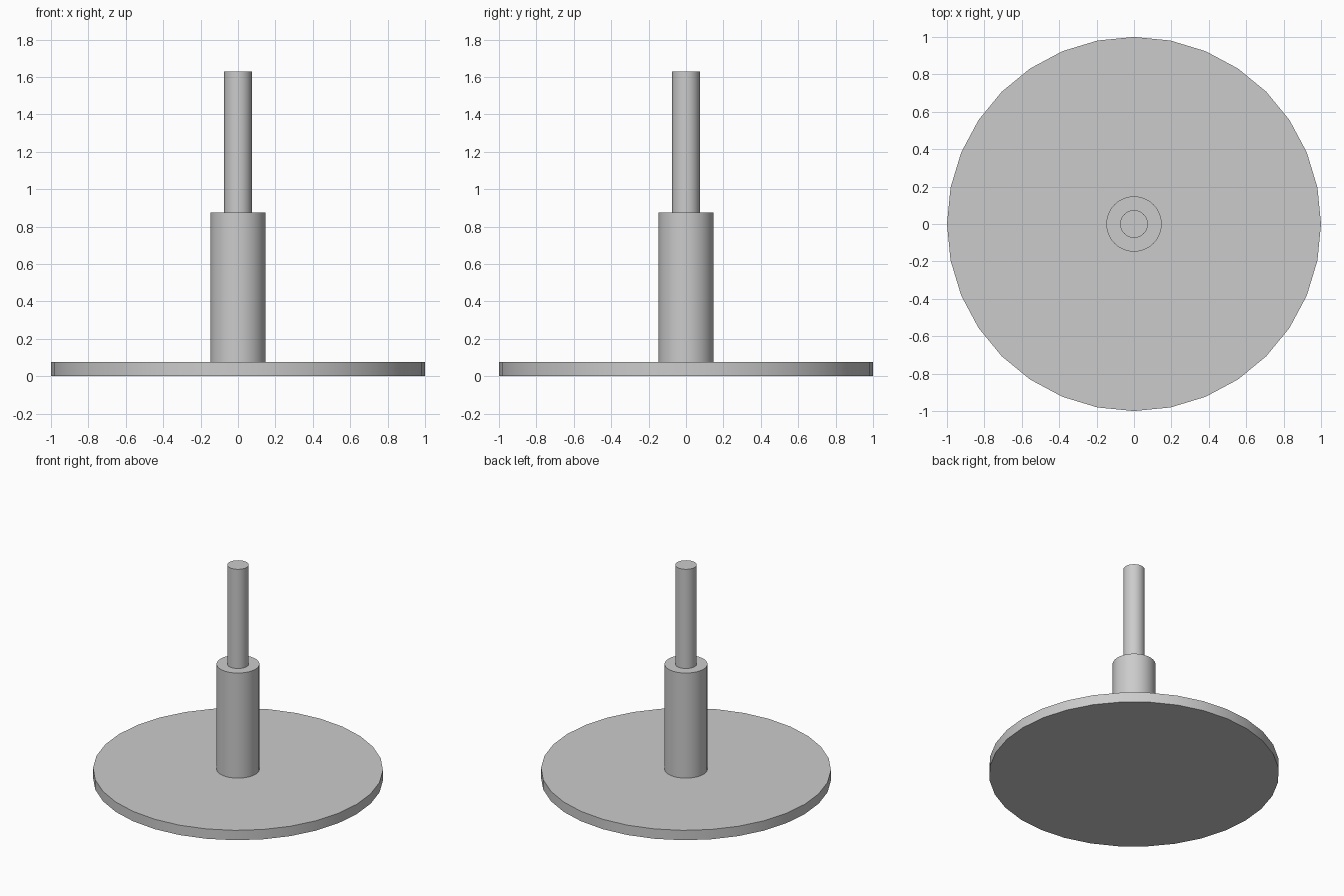
import bpy
import math

cube = bpy.data.objects.get("Cube")
if cube:
    bpy.data.objects.remove(cube, do_unlink=True)

# Single grey finish
GREY = (0.6, 0.6, 0.6, 1.0)
grey = bpy.data.materials.new("plain grey")
grey.use_nodes = True
grey.diffuse_color = GREY
grey.node_tree.nodes["Principled BSDF"].inputs["Base Color"].default_value = GREY


def cylinder(name, radius, bottom, top):
    """Upright smooth-sided cylinder between two heights."""
    bpy.ops.mesh.primitive_cylinder_add(
        vertices=32, radius=radius, depth=top - bottom,
        location=(0, 0, (bottom + top) / 2))
    part = bpy.context.object
    part.name = name
    part.data.materials.append(grey)
    bpy.ops.object.shade_smooth_by_angle(angle=math.radians(30))
    return part


# Disc, thick column and thin rod stacked on one axis
cylinder("base_disc", 1.0, 0.0, 0.075)
cylinder("column", 0.148, 0.075, 0.875)
cylinder("top_rod", 0.074, 0.875, 1.63)
